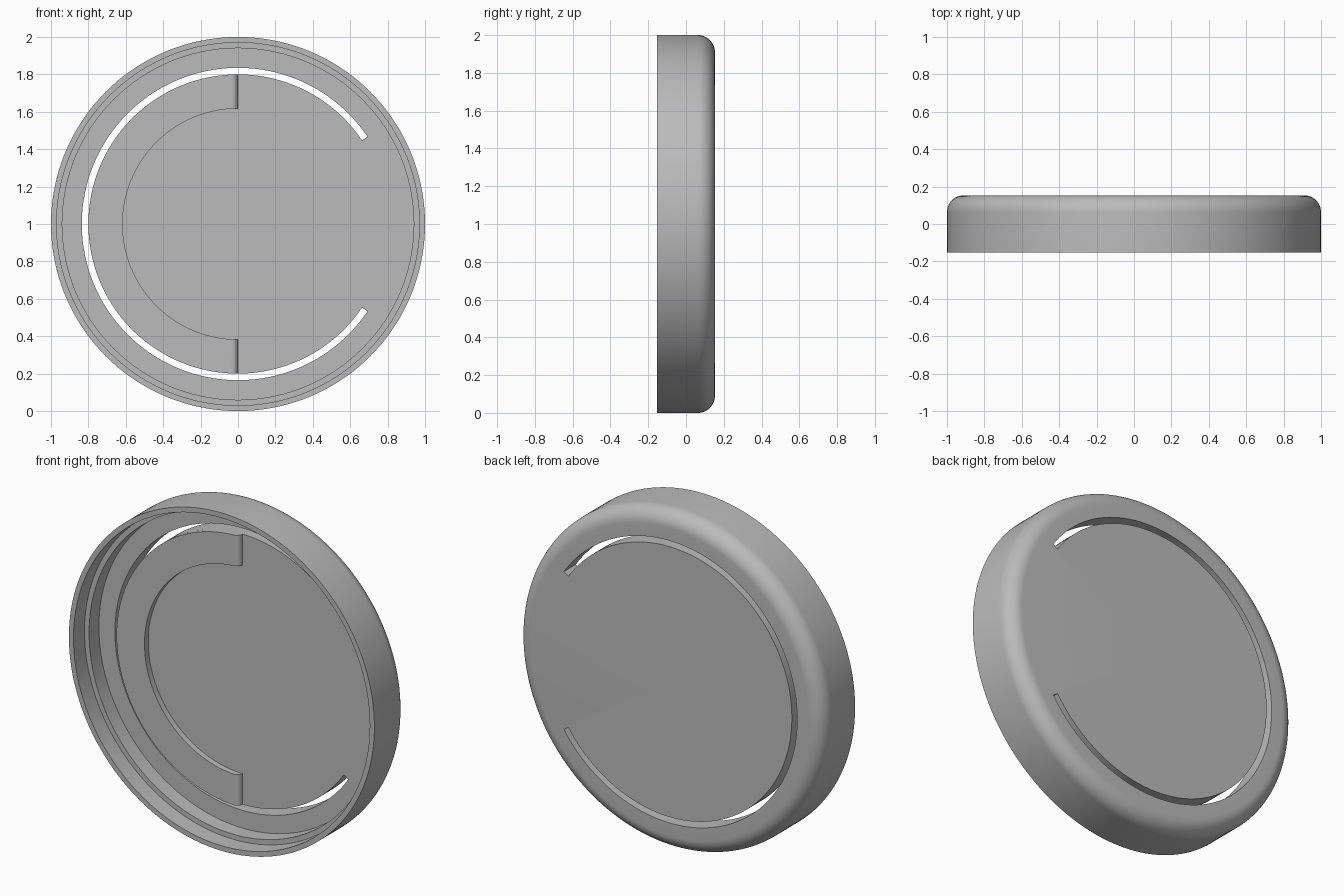
import bpy, bmesh, math
from mathutils import Matrix, Vector

if "Cube" in bpy.data.objects:
    bpy.data.objects.remove(bpy.data.objects["Cube"])

HALF = 0.153       # half the depth of the cap
FLOOR = 0.042      # inner floor level
RAISED = 0.007     # top of the half ring
FILLET = 0.09
CENTRE = Vector((0, 0, 1))

grey = bpy.data.materials.new("plain grey")
grey.use_nodes = True
grey.diffuse_color = (0.5, 0.5, 0.5, 1)
grey.node_tree.nodes["Principled BSDF"].inputs["Base Color"].default_value = grey.diffuse_color


def finish(name, bm):
    bmesh.ops.recalc_face_normals(bm, faces=bm.faces)
    mesh = bpy.data.meshes.new(name)
    bm.to_mesh(mesh)
    bm.free()
    mesh.materials.append(grey)
    ob = bpy.data.objects.new(name, mesh)
    bpy.context.collection.objects.link(ob)
    return ob


def lathe(name, profile, start=0, sweep=360, steps=144):
    """Turn a closed (radius, y) profile about the cap's axis."""
    bm = bmesh.new()
    turn = Matrix.Rotation(math.radians(start), 3, 'Y')
    verts = [bm.verts.new(turn @ Vector((r, y, 0)) + CENTRE) for r, y in profile]
    edges = [bm.edges.new((v, verts[i - 1])) for i, v in enumerate(verts)]
    bmesh.ops.spin(bm, geom=verts + edges, cent=CENTRE, axis=(0, 1, 0),
                   angle=math.radians(sweep), steps=steps)
    bmesh.ops.remove_doubles(bm, verts=bm.verts, dist=1e-5)
    loose = [e for e in bm.edges if not e.link_faces]
    bmesh.ops.delete(bm, geom=loose, context='EDGES')
    bmesh.ops.holes_fill(bm, edges=[e for e in bm.edges if e.is_boundary], sides=0)
    return finish(name, bm)


def extrude_z(name, profile, z0, z1):
    """Extrude an (x, y) outline along z."""
    bm = bmesh.new()
    face = bm.faces.new([bm.verts.new((x, y, z0)) for x, y in profile])
    out = bmesh.ops.extrude_face_region(bm, geom=[face])["geom"]
    bmesh.ops.translate(bm, vec=(0, 0, z1 - z0),
                        verts=[g for g in out if isinstance(g, bmesh.types.BMVert)])
    return finish(name, bm)


def boolean(ob, cutter, operation):
    mod = ob.modifiers.new("cut", 'BOOLEAN')
    mod.operation, mod.solver, mod.object = operation, 'EXACT', cutter
    bpy.context.view_layer.objects.active = ob
    bpy.ops.object.modifier_apply(modifier=mod.name)
    bpy.data.objects.remove(cutter)


def arc(cx, cy, radius, a0, a1, n):
    angles = [math.radians(a0 + (a1 - a0) * i / n) for i in range(n + 1)]
    return [(cx + radius * math.cos(a), cy + radius * math.sin(a)) for a in angles]


# Cap: rounded back edge, stepped inside wall, flat floor
cap = lathe("cap", [(0, FLOOR), (0.94, FLOOR), (0.94, -0.05), (0.97, -0.05),
                    (0.97, -HALF), (1, -HALF)]
            + arc(1 - FILLET, HALF - FILLET, FILLET, 0, 90, 12) + [(0, HALF)])

# Open slot around the tab, leaving a hinge on the left
slot = lathe("slot_cutter", [(0.8, -0.1), (0.835, -0.1), (0.835, 0.3), (0.8, 0.3)],
             start=34, sweep=292, steps=117)
boolean(cap, slot, 'DIFFERENCE')

# Raised half ring with rounded ends
step = FLOOR - RAISED
ring = lathe("raised_half_ring", [(0.617, RAISED), (0.8, RAISED),
                                  (0.8, FLOOR), (0.617, FLOOR)])
slab = extrude_z("slab_cutter", [(-1, FLOOR + 0.1), (-1, RAISED - 0.01), (-0.06, RAISED - 0.01),
                                 (-0.06, RAISED)]
                 + arc(-step, FLOOR, step, -90, 0, 8) + [(0, FLOOR + 0.1)], -0.2, 2.2)
boolean(ring, slab, 'INTERSECT')

# Smooth shading with crisp edges
for ob in (cap, ring):
    bpy.ops.object.select_all(action='DESELECT')
    ob.select_set(True)
    bpy.context.view_layer.objects.active = ob
    bpy.ops.object.shade_smooth_by_angle(angle=math.radians(30))
